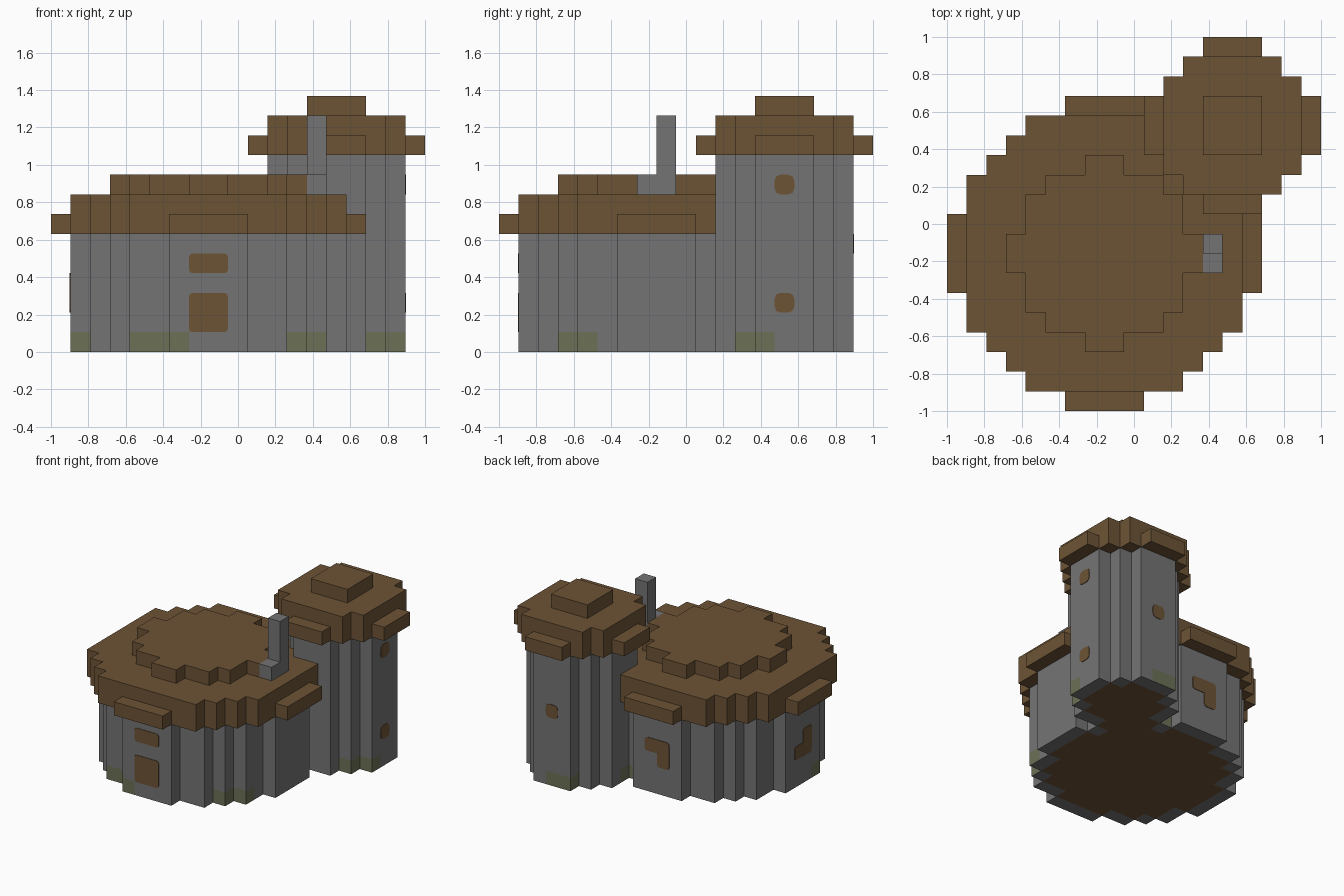
import bpy, bmesh
from mathutils import Vector

if "Cube" in bpy.data.objects:
    bpy.data.objects.remove(bpy.data.objects["Cube"], do_unlink=True)

U = 2 / 19  # edge of one block


def material(name, color):
    m = bpy.data.materials.new(name)
    m.use_nodes = True
    m.diffuse_color = (*color, 1)
    m.node_tree.nodes["Principled BSDF"].inputs["Base Color"].default_value = (*color, 1)
    return m


STONE = material("grey stone", (0.175, 0.175, 0.175))
WOOD = material("brown wood", (0.152, 0.088, 0.036))
MOSS = material("mossy stone", (0.15, 0.165, 0.095))


def disc(center, width):
    """Block columns that fill a stepped circle."""
    r2 = (width / 2 - 0.3) ** 2
    return {(x, y) for x in range(19) for y in range(19)
            if (x + 0.5 - center) ** 2 + (y + 0.5 - center) ** 2 <= r2}


def square(low, high):
    return {(x, y) for x in range(low, high) for y in range(low, high)}


def stack(columns, low, high):
    return {(x, y, z) for x, y in columns for z in range(low, high)}


HOUSE, TOWER = 8, 14.5
house_plan, tower_plan = disc(HOUSE, 14), disc(TOWER, 7)
plan = house_plan | tower_plan

# Floor lies inside a one block ring of wall
floor = {(x, y, 0) for x, y in plan
         if {(x + 1, y), (x - 1, y), (x, y + 1), (x, y - 1)} <= plan}
tower = stack(tower_plan, 0, 10) - floor
house = stack(house_plan, 0, 6) - floor - tower

# Stepped roofs, each tier trimmed from the one below
house_eaves = disc(HOUSE, 16)
house_roof = (stack(house_eaves, 6, 7) | stack(house_eaves & square(1, 15), 7, 8)
              | stack(disc(HOUSE, 10), 8, 9)) - tower
tower_eaves = disc(TOWER, 9)
tower_roof = (stack(tower_eaves, 10, 11) | stack(tower_eaves & square(11, 18), 11, 12)
              | stack(square(13, 16), 12, 13))
chimney = stack({(13, 8)}, 8, 12) | {(13, 7, 8)}

solid = floor | tower | house | house_roof | tower_roof | chimney

# Mossy blocks along the foot of the walls
moss = {(1, 6), (4, 2), (5, 2), (6, 1), (12, 3), (13, 4), (16, 12), (17, 13),
        (14, 17), (13, 17), (11, 14), (10, 13)}

DIRECTIONS = [Vector(d) for d in
              ((1, 0, 0), (-1, 0, 0), (0, 1, 0), (0, -1, 0), (0, 0, 1), (0, 0, -1))]


def finish(bm, name, mats):
    mesh = bpy.data.meshes.new(name)
    bm.to_mesh(mesh)
    bm.free()
    for m in mats:
        mesh.materials.append(m)
    obj = bpy.data.objects.new(name, mesh)
    bpy.context.collection.objects.link(obj)
    return obj


def build_blocks(name, cells, mat):
    """Skin the exposed sides of a group of blocks."""
    bm = bmesh.new()
    for cell in sorted(cells):
        mid = Vector(cell) + Vector((0.5, 0.5, 0.5))
        for d in DIRECTIONS:
            if tuple(int(c) for c in Vector(cell) + d) in solid:
                continue
            a = Vector((d.y, d.z, d.x))
            b = d.cross(a)
            corners = [mid + (d + a * i + b * j) / 2
                       for i, j in ((-1, -1), (1, -1), (1, 1), (-1, 1))]
            face = bm.faces.new([bm.verts.new(c * U - Vector((1, 1, 0))) for c in corners])
            mossy = cell[2] == 0 and cell[:2] in moss and d.z == 0
            face.material_index = int(mossy and mat is STONE)
    bmesh.ops.remove_doubles(bm, verts=bm.verts[:], dist=U / 50)
    bmesh.ops.dissolve_limit(bm, angle_limit=0.01, verts=bm.verts[:], edges=bm.edges[:],
                             delimit={'MATERIAL'})
    return finish(bm, name, [mat, MOSS] if mat is STONE else [mat])


build_blocks("floor", floor, WOOD)
build_blocks("house_wall", house, STONE)
build_blocks("tower_wall", tower, STONE)
build_blocks("house_roof", house_roof, WOOD)
build_blocks("tower_roof", tower_roof, WOOD)
build_blocks("chimney", chimney, STONE)


def panel(name, normal, plane, along, low, wide, tall, cut=0.2, thick=0.004):
    """Thin plate with clipped corners on a wall; sizes are in blocks."""
    n = Vector(normal)
    axis = Vector((abs(n.y), abs(n.x), 0))
    origin = Vector((abs(n.x), abs(n.y), 0)) * plane
    inset = cut * 0.4
    outline = []
    for sx, sz in ((0, 0), (1, 0), (1, 1), (0, 1)):
        ix, iz = (1 - 2 * sx), (1 - 2 * sz)
        pts = [(sx * wide + ix * cut, sz * tall),
               (sx * wide + ix * inset * 0.7, sz * tall + iz * inset * 0.7),
               (sx * wide, sz * tall + iz * cut)]
        outline += pts if sx != sz else pts[::-1]
    bm = bmesh.new()
    verts = [bm.verts.new((origin + axis * (along + s) + Vector((0, 0, low + t))) * U
                          - Vector((1, 1, 0))) for s, t in outline]
    face = bm.faces.new(verts)
    out = bmesh.ops.extrude_face_region(bm, geom=[face])["geom"]
    bmesh.ops.translate(bm, vec=n * thick,
                        verts=[v for v in out if isinstance(v, bmesh.types.BMVert)])
    bmesh.ops.recalc_face_normals(bm, faces=bm.faces[:])
    return finish(bm, name, [WOOD])


FRONT, BACK, LEFT, RIGHT = (0, -1, 0), (0, 1, 0), (1, 0, 0), (-1, 0, 0)

# House door and windows; the corner windows are two crossing panels
panel("door", FRONT, 1, 7, 1, 2, 2)
panel("front_window", FRONT, 1, 7, 4, 2, 1)
panel("back_window_bar", BACK, 15, 7, 3, 2, 1)
panel("back_window_drop", BACK, 15, 7, 2, 1, 2, thick=0.005)
panel("right_window_bar", RIGHT, 1, 7, 2, 2, 1)
panel("right_window_rise", RIGHT, 1, 7, 2, 1, 2, thick=0.005)

# Tower windows
panel("tower_low_window", LEFT, 18, 14, 2, 1, 1, cut=0.3)
panel("tower_high_window", LEFT, 18, 14, 8, 1, 1, cut=0.3)
panel("tower_back_window", BACK, 18, 14, 5, 1, 1, cut=0.3)
